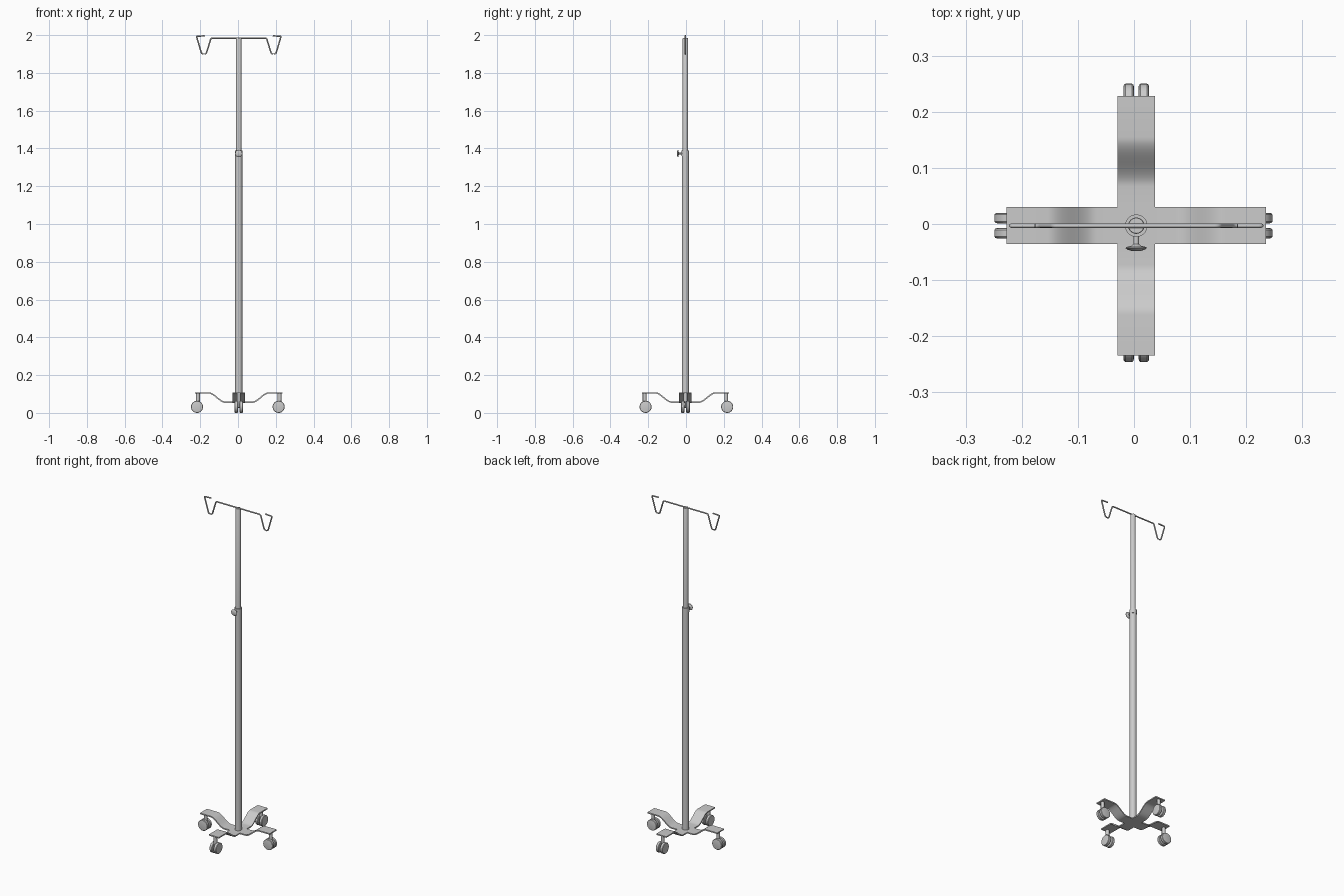
import bpy, bmesh, math
from mathutils import Matrix, Vector

if "Cube" in bpy.data.objects:
    bpy.data.objects.remove(bpy.data.objects["Cube"])

CX, CY = 0.004, -0.003          # stand axis


def finish(name, bm, angle=35):
    bmesh.ops.recalc_face_normals(bm, faces=bm.faces)
    me = bpy.data.meshes.new(name)
    bm.to_mesh(me)
    bm.free()
    ob = bpy.data.objects.new(name, me)
    bpy.context.collection.objects.link(ob)
    bpy.ops.object.select_all(action='DESELECT')
    ob.select_set(True)
    bpy.context.view_layer.objects.active = ob
    bpy.ops.object.shade_smooth_by_angle(angle=math.radians(angle))
    return ob


def lathe(name, profile, loc, axis=(0, 0, 1), segs=32):
    """Revolve (radius, height) points around an axis through loc."""
    bm = bmesh.new()
    vs = [bm.verts.new((r, 0, h)) for r, h in profile]
    es = [bm.edges.new(p) for p in zip(vs, vs[1:])]
    bmesh.ops.spin(bm, geom=vs + es, cent=(0, 0, 0), axis=(0, 0, 1),
                   angle=2 * math.pi, steps=segs)
    bmesh.ops.remove_doubles(bm, verts=bm.verts, dist=1e-5)
    rot = Vector((0, 0, 1)).rotation_difference(Vector(axis)).to_matrix().to_4x4()
    bm.transform(Matrix.Translation(loc) @ rot)
    return finish(name, bm)


# Four-legged base: one bent flat-bar cross with S-curved arms
W, L, T = 0.033, 0.231, 0.007
LOW, HIGH, S0, S1 = 0.060, 0.109, 0.070, 0.158
path = [(W, LOW)]
for i in range(17):
    t = i / 16
    path.append((S0 + (S1 - S0) * t, LOW + (HIGH - LOW) * t * t * (3 - 2 * t)))
path.append((L, HIGH))
top, bot = [], []
for i, (s, z) in enumerate(path):
    a, b = path[max(i - 1, 0)], path[min(i + 1, len(path) - 1)]
    n = Vector((a[1] - b[1], b[0] - a[0])).normalized() * T
    top.append((s, z))
    bot.append((s - n.x, z - n.y))
bm = bmesh.new()
for k in range(4):
    rot = Matrix.Rotation(k * math.pi / 2, 4, 'Z')
    rings = [[bm.verts.new(rot @ Vector(p)) for p in (
        (s, -W, z), (s, W, z), (u, W, v), (u, -W, v))]
        for (s, z), (u, v) in zip(top, bot)]
    for a, b in zip(rings, rings[1:]):
        for j in range(4):
            bm.faces.new((a[j], a[(j + 1) % 4], b[(j + 1) % 4], b[j]))
    bm.faces.new(rings[-1])
for z in (LOW, LOW - T):
    bm.faces.new([bm.verts.new((x * W, y * W, z))
                  for x, y in ((-1, -1), (1, -1), (1, 1), (-1, 1))])
bmesh.ops.remove_doubles(bm, verts=bm.verts, dist=1e-5)
bm.transform(Matrix.Translation((CX, CY, 0)))
finish("base_legs", bm)

# Twin-wheel casters, each trailing a little off its stem
R = 0.032
wheel = [(0, -0.0095), (R - 0.006, -0.0095), (R - 0.002, -0.0085), (R, -0.006),
         (R, 0.006), (R - 0.002, 0.0085), (R - 0.006, 0.0095), (0, 0.0095)]
for k, d in enumerate(((1, 0), (0, 1), (-1, 0), (0, -1))):
    d = Vector((d[0], d[1], 0))
    side = Vector((abs(d.y), abs(d.x), 0))
    stem = Vector((CX, CY, 0)) + d * 0.216
    hub = stem + Vector((-0.005 * abs(d.x), 0.005 * abs(d.y), R))
    for s in (-1, 1):
        lathe(f"caster_wheel_{k}_{'ab'[s > 0]}", wheel, hub + side * 0.0135 * s, side)
    lathe(f"caster_axle_{k}", [(0, -0.01), (0.006, -0.01), (0.006, 0.01), (0, 0.01)],
          hub, side, 16)
    lathe(f"caster_stem_{k}", [(0, 0.060), (0.010, 0.060), (0.010, 0.104), (0, 0.104)],
          stem, segs=20)
    # fork plate between the wheels
    bm = bmesh.new()
    bmesh.ops.create_cube(bm, size=1)
    size = [0.006 if side[i] else 0.018 for i in range(2)] + [0.036]
    bm.transform(Matrix.Translation((stem.x, stem.y, 0.046)) @ Matrix.Diagonal((*size, 1)))
    finish(f"caster_fork_{k}", bm)

# Telescopic pole
lathe("lower_pole", [(0, 0.056), (0.019, 0.056), (0.019, 1.36), (0.020, 1.36),
                     (0.020, 1.388), (0.0145, 1.388)], (CX, CY, 0))
lathe("upper_pole", [(0, 1.3), (0.0145, 1.3), (0.0145, 1.982), (0.0135, 1.984),
                     (0, 1.984)], (CX, CY, 0))

# Height locking knob
lathe("locking_knob", [(0, 0.015), (0.005, 0.015), (0.005, 0.033), (0.009, 0.036),
                       (0.018, 0.038), (0.019, 0.040), (0.015, 0.043),
                       (0.008, 0.045), (0, 0.0455)], (CX, CY, 1.373), (0, -1, 0))

# Hanger: one bent wire with a hook at each end, corners rounded
half = [(0.180, 1.996), (0.224, 1.994), (0.196, 1.899), (0.173, 1.899), (0.147, 1.984)]
pts = half + [(-x, z) for x, z in reversed(half)]
radii = [0, 0.006, 0.012, 0.012, 0.008]
radii = radii + radii[::-1]
pts = [Vector((x, 0, z)) for x, z in pts]
wire = [pts[0]]
for a, p, b, r in zip(pts, pts[1:], pts[2:], radii[1:]):
    p0, p1 = p + (a - p).normalized() * r, p + (b - p).normalized() * r
    for i in range(6):
        t = i / 5
        wire.append(p0 * (1 - t) ** 2 + p * 2 * t * (1 - t) + p1 * t * t)
wire.append(pts[-1])
cu = bpy.data.curves.new("hanger_hooks", 'CURVE')
cu.dimensions = '3D'
cu.bevel_depth, cu.bevel_resolution, cu.use_fill_caps = 0.004, 3, True
sp = cu.splines.new('POLY')
sp.points.add(len(wire) - 1)
for q, v in zip(sp.points, wire):
    q.co = (v.x + CX, CY, v.z, 1)
sp.use_smooth = True
bpy.context.collection.objects.link(bpy.data.objects.new("hanger_hooks", cu))
